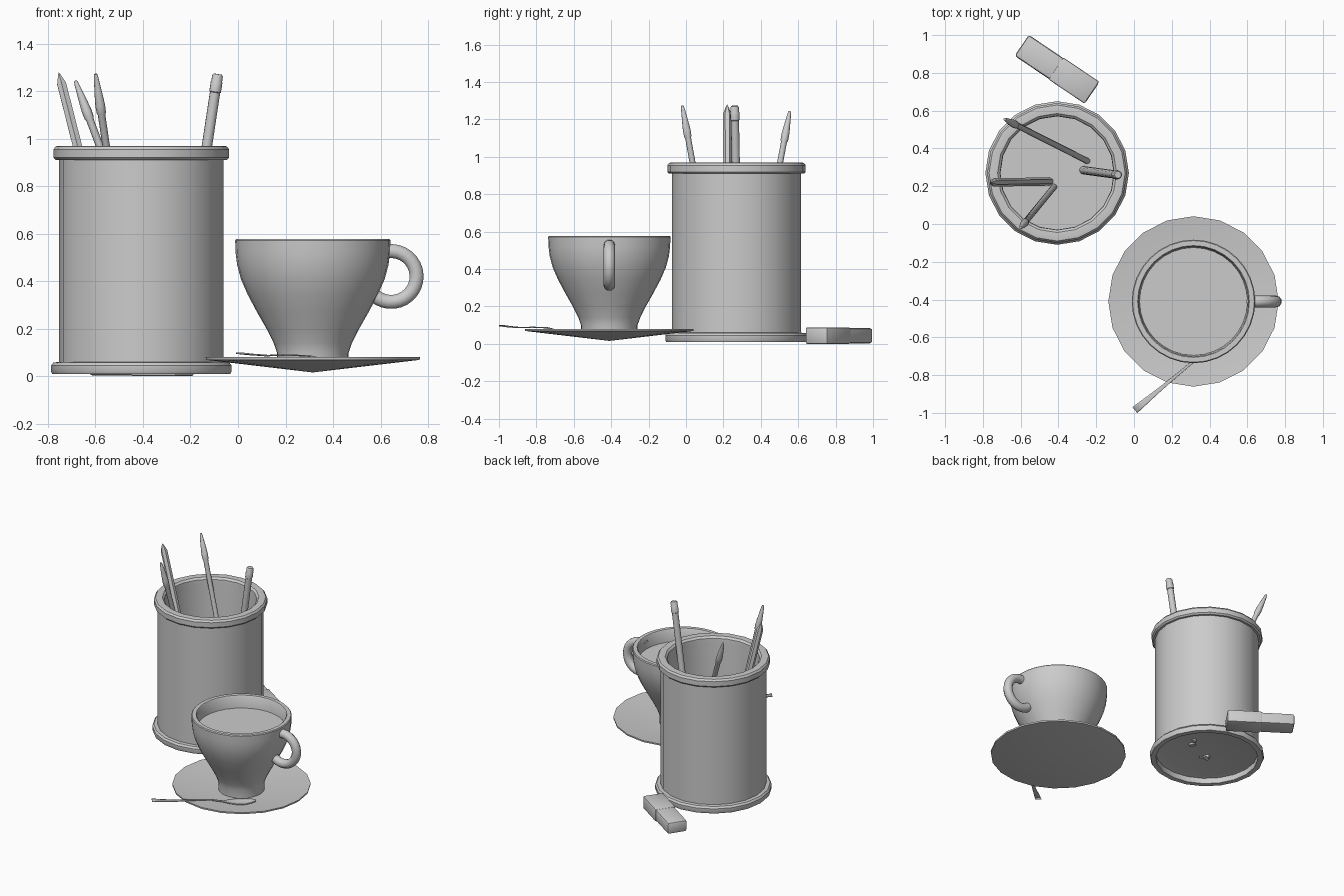
import bpy, bmesh
from math import sin, cos, pi, radians
from mathutils import Vector, Matrix

cube = bpy.data.objects.get("Cube")
if cube:
    bpy.data.objects.remove(cube, do_unlink=True)


def finish(name, bm, loc=(0, 0, 0), angle=35):
    """Turn a bmesh into a shaded object."""
    bmesh.ops.recalc_face_normals(bm, faces=bm.faces)
    mesh = bpy.data.meshes.new(name)
    bm.to_mesh(mesh)
    bm.free()
    obj = bpy.data.objects.new(name, mesh)
    bpy.context.collection.objects.link(obj)
    obj.location = loc
    bpy.ops.object.select_all(action='DESELECT')
    obj.select_set(True)
    bpy.context.view_layer.objects.active = obj
    bpy.ops.object.shade_smooth_by_angle(angle=radians(angle))
    return obj


def lathe(name, profile, loc, sides=20, angle=35):
    """Revolve (radius, height) points about z; radius 0 closes to a point."""
    bm = bmesh.new()
    rings = []
    for r, z in profile:
        if r == 0:
            rings.append([bm.verts.new((0, 0, z))] * sides)
        else:
            rings.append([bm.verts.new((r * cos(2 * pi * i / sides),
                                        r * sin(2 * pi * i / sides), z))
                          for i in range(sides)])
    for a, b in zip(rings, rings[1:]):
        for i in range(sides):
            j = (i + 1) % sides
            loop = list(dict.fromkeys((a[i], a[j], b[j], b[i])))
            if len(loop) > 2:
                bm.faces.new(loop)
    return finish(name, bm, loc, angle)


def stick(name, base, tip, profile, sides):
    """Slanted stick; profile is (radius, distance below the tip)."""
    base, tip = Vector(base), Vector(tip)
    axis = tip - base
    length = axis.length
    points = [(r, length - d) for r, d in profile]
    points += [(profile[-1][0], 0), (0, 0)]
    obj = lathe(name, points, base, sides)
    obj.rotation_euler = axis.to_track_quat('Z', 'Y').to_euler()
    return obj


# Pencil holder: hollow cylinder with rounded rim, flared base and recessed underside
HOLDER = (-0.407, 0.27, 0)
lathe("pencil_holder", [
    (0, 0.06), (0.29, 0.06), (0.34, 0.05), (0.34, 0.01), (0.375, 0.01),
    (0.38, 0.02), (0.38, 0.045), (0.37, 0.058), (0.346, 0.06),
    (0.346, 0.91), (0.36, 0.91), (0.37, 0.92), (0.37, 0.955),
    (0.36, 0.968), (0.345, 0.97), (0.315, 0.968), (0.302, 0.955),
    (0.30, 0.93), (0.30, 0.075), (0, 0.075)], HOLDER)

# Writing tools standing in the holder
stick("sharpened_pencil", (-0.44, 0.225, 0.04), (-0.755, 0.22, 1.28),
      [(0, 0), (0.006, 0.01), (0.022, 0.05)], 6)
PEN = [(0, 0), (0.007, 0.003), (0.010, 0.02), (0.018, 0.10),
       (0.021, 0.14), (0.020, 0.17), (0.016, 0.18)]
stick("back_pen", (-0.24, 0.33, 0.05), (-0.685, 0.555, 1.245), PEN, 12)
stick("front_pen", (-0.42, 0.20, 0.05), (-0.60, -0.02, 1.275), PEN, 12)
stick("eraser_tipped_pencil", (-0.27, 0.285, 0.05), (-0.085, 0.26, 1.272),
      [(0, 0), (0.018, 0), (0.023, 0.008), (0.023, 0.03), (0.025, 0.033),
       (0.025, 0.075), (0.022, 0.078)], 12)

# Cup: flared bowl on a narrow foot
CUP = (0.315, -0.41, 0)
lathe("cup", [
    (0, 0.045), (0.15, 0.04), (0.151, 0.10), (0.165, 0.14), (0.195, 0.20),
    (0.235, 0.27), (0.275, 0.345), (0.303, 0.41), (0.319, 0.47),
    (0.325, 0.52), (0.327, 0.572), (0.322, 0.578), (0.296, 0.578),
    (0.291, 0.572), (0.288, 0.50), (0.265, 0.41), (0.20, 0.27),
    (0.12, 0.13), (0, 0.12)], CUP, 32, 40)
lathe("drink_surface", [(0, 0.49), (0.288, 0.49)], CUP, 32)

# Cup handle: a bevelled arc
curve = bpy.data.curves.new("cup_handle", 'CURVE')
curve.dimensions = '3D'
curve.bevel_depth = 0.031
curve.bevel_resolution = 3
curve.use_fill_caps = True
STEPS = 20
arc = curve.splines.new('POLY')
arc.points.add(STEPS)
for i, point in enumerate(arc.points):
    a = radians(112 - 245 * i / STEPS)
    point.co = (0.645 + 0.107 * cos(a), CUP[1], 0.42 + 0.107 * sin(a), 1)
arc.use_smooth = True
handle = bpy.data.objects.new("cup_handle", curve)
bpy.context.collection.objects.link(handle)

# Saucer: shallow faceted cone
lathe("saucer", [(0, 0.016), (0.45, 0.069), (0.451, 0.08), (0, 0.027)], CUP)

# Spoon: stations of (distance, half width, height, bowl depth)
STATIONS = [(0, 0.020, 0.100, 0), (0.06, 0.017, 0.095, 0),
            (0.15, 0.012, 0.090, 0), (0.26, 0.008, 0.092, 0),
            (0.38, 0.006, 0.089, 0), (0.47, 0.008, 0.073, 0),
            (0.51, 0.030, 0.070, 0.006), (0.56, 0.046, 0.068, 0.010),
            (0.61, 0.045, 0.068, 0.010), (0.65, 0.031, 0.070, 0.006),
            (0.68, 0.008, 0.072, 0)]
bm = bmesh.new()
rows = [[bm.verts.new((d, w * k, z - dip * (1 - k * k)))
         for k in (-1, -0.5, 0, 0.5, 1)] for d, w, z, dip in STATIONS]
for a, b in zip(rows, rows[1:]):
    for k in range(4):
        bm.faces.new((a[k], b[k], b[k + 1], a[k + 1]))
spoon = finish("spoon", bm, (0.005, -0.985, 0), 60)
spoon.rotation_euler.z = radians(39.8)
solid = spoon.modifiers.new("thickness", 'SOLIDIFY')
solid.thickness = 0.006


# Block eraser: rubber end inside a slightly larger sleeve
def block(name, size, offset, bevel):
    bm = bmesh.new()
    bmesh.ops.create_cube(bm, size=1, matrix=Matrix.Diagonal((*size, 1)))
    bmesh.ops.translate(bm, vec=(offset, 0, 0), verts=bm.verts)
    bmesh.ops.bevel(bm, geom=bm.edges[:], offset=bevel, segments=2,
                    affect='EDGES', profile=0.5)
    obj = finish(name, bm, (-0.408, 0.82, 0.044))
    obj.rotation_euler.z = radians(-34)


block("eraser_rubber", (0.45, 0.134, 0.082), 0, 0.014)
block("eraser_sleeve", (0.23, 0.14, 0.088), 0.108, 0.008)
